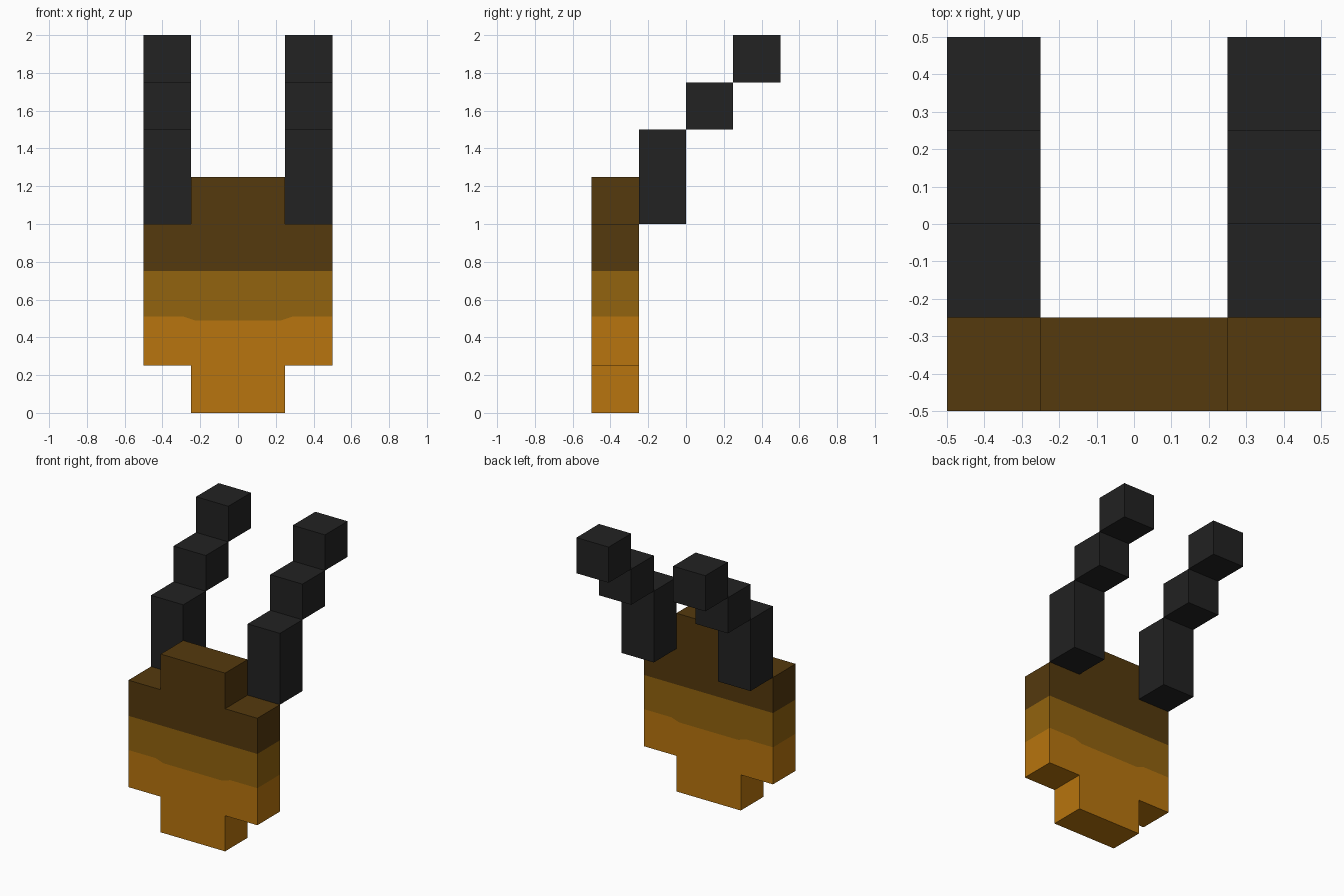
import bpy

cube = bpy.data.objects.get("Cube")
if cube:
    bpy.data.objects.remove(cube, do_unlink=True)


def material(name, rgb):
    mat = bpy.data.materials.new(name)
    mat.use_nodes = True
    mat.diffuse_color = (*rgb, 1)
    mat.node_tree.nodes["Principled BSDF"].inputs["Base Color"].default_value = (*rgb, 1)
    return mat


orange = material("orange", (0.479, 0.178, 0.0044))
ochre = material("ochre", (0.287, 0.125, 0.0044))
brown = material("dark brown", (0.089, 0.041, 0.004))
black = material("black", (0.016, 0.016, 0.016))


def add_object(name, verts, faces, mats):
    mesh = bpy.data.meshes.new(name)
    mesh.from_pydata(verts, [], faces)
    for mat in mats:
        mesh.materials.append(mat)
    obj = bpy.data.objects.new(name, mesh)
    bpy.context.collection.objects.link(obj)
    return obj


def box(name, lo, hi, mat):
    verts = [(x, y, z) for x in (lo[0], hi[0]) for y in (lo[1], hi[1]) for z in (lo[2], hi[2])]
    faces = [(0, 1, 3, 2), (4, 6, 7, 5), (0, 4, 5, 1), (2, 3, 7, 6), (0, 2, 6, 4), (1, 5, 7, 3)]
    return add_object(name, verts, faces, [mat])


# Body: three colour bands cut across one stepped plate
half_seam = [(-0.5, 0.51), (-0.29, 0.51), (-0.23, 0.49)]
low_seam = half_seam + [(-x, z) for x, z in reversed(half_seam)]
high_seam = [(-0.5, 0.75), (0.5, 0.75)]
bottom = [(-0.5, 0.25), (-0.25, 0.25), (-0.25, 0), (0.25, 0), (0.25, 0.25), (0.5, 0.25)]
top = [(-0.5, 1), (-0.25, 1), (-0.25, 1.25), (0.25, 1.25), (0.25, 1), (0.5, 1)]
edges = [bottom, low_seam, high_seam, top]

verts, rows = [], []
for edge in edges:
    rows.append(list(range(len(verts), len(verts) + len(edge))))
    verts += [(x, -0.375, z) for x, z in edge]
faces = [lower + upper[::-1] for lower, upper in zip(rows, rows[1:])]
body = add_object("body", verts, faces, [orange, ochre, brown])
for i, face in enumerate(body.data.polygons):
    face.material_index = i
thickness = body.modifiers.new("thickness", "SOLIDIFY")
thickness.thickness = 0.25
thickness.offset = 0

# Antennae: stepped blocks climbing backwards on each side
steps = [("lower", -0.25, 1.0, 1.5), ("middle", 0.0, 1.5, 1.75), ("tip", 0.25, 1.75, 2.0)]
for side, x in (("left", 0.25), ("right", -0.5)):
    for part, y, z0, z1 in steps:
        box(f"{side}_antenna_{part}", (x, y, z0), (x + 0.25, y + 0.25, z1), black)
